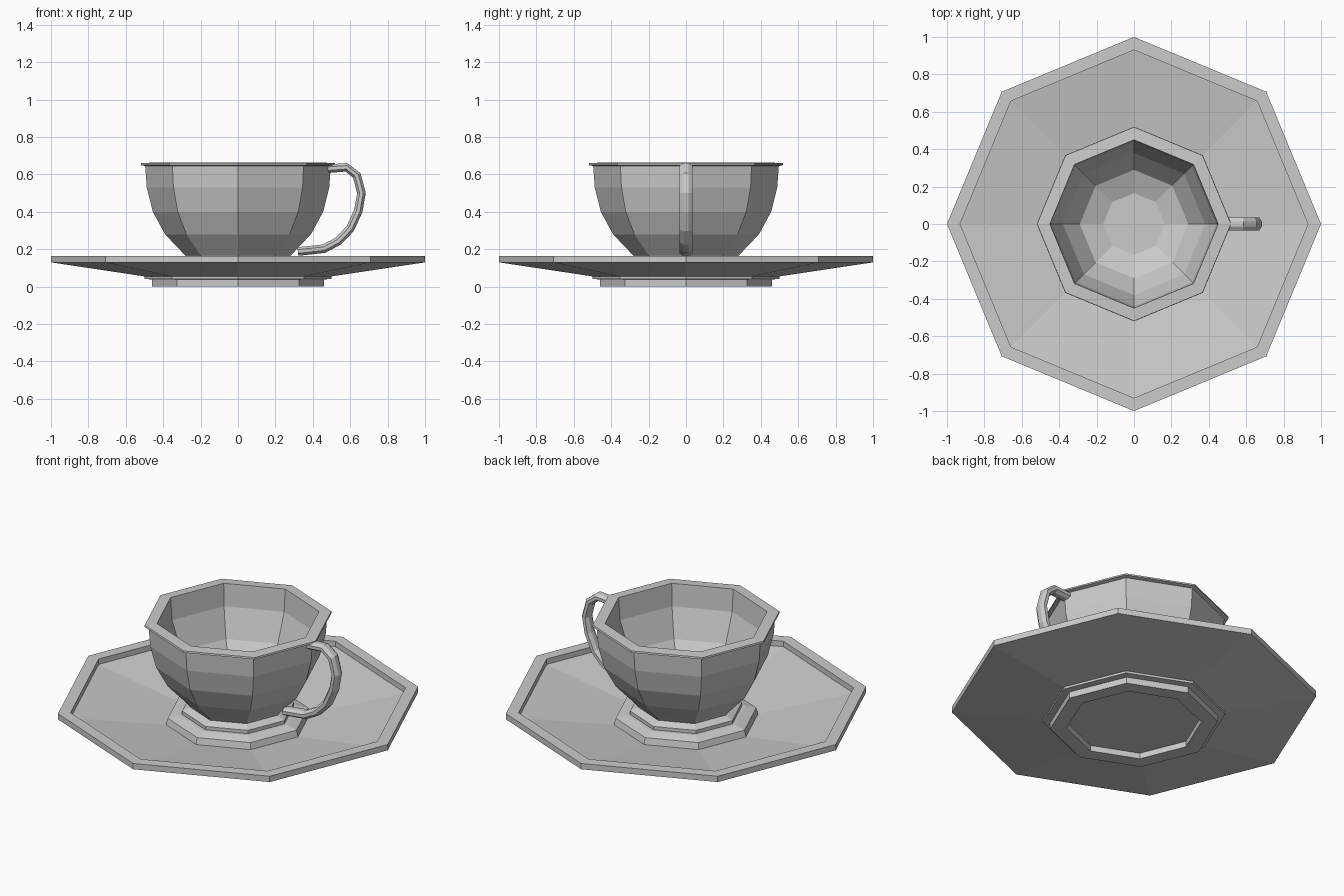
import bpy, bmesh
from math import cos, sin, pi
from mathutils import Vector

if "Cube" in bpy.data.objects:
    bpy.data.objects.remove(bpy.data.objects["Cube"])


def finish(bm, name):
    bmesh.ops.recalc_face_normals(bm, faces=bm.faces)
    mesh = bpy.data.meshes.new(name)
    bm.to_mesh(mesh)
    bm.free()
    obj = bpy.data.objects.new(name, mesh)
    bpy.context.collection.objects.link(obj)
    return obj


def skin(rings, name):
    """Bridge equal rings of points and cap both ends."""
    bm = bmesh.new()
    loops = [[bm.verts.new(p) for p in ring] for ring in rings]
    n = len(loops[0])
    for a, b in zip(loops, loops[1:]):
        for i in range(n):
            j = (i + 1) % n
            bm.faces.new((a[i], a[j], b[j], b[i]))
    bm.faces.new(loops[0])
    bm.faces.new(loops[-1])
    return finish(bm, name)


def lathe(profile, name, sides=8):
    """Revolve (radius, z) points into an octagonal solid."""
    return skin([[(r * cos(2 * pi * i / sides), r * sin(2 * pi * i / sides), z)
                  for i in range(sides)] for r, z in profile], name)


# Saucer: recessed foot, sloped plate, raised rim and cup seat
lathe([(.37, .035), (.37, 0), (.46, 0), (.46, .038), (.50, .042), (.50, .055),
       (1, .13), (1, .165), (.93, .165), (.93, .132),
       (.40, .05), (.39, .088), (.33, .105)], "saucer")

# Cup: foot, outer wall, lip, inner wall and floor
lathe([(.31, .10), (.31, .125), (.265, .145), (.285, .17), (.39, .28),
       (.455, .40), (.488, .53), (.496, .645), (.52, .65), (.518, .66),
       (.45, .664), (.44, .53), (.38, .36), (.29, .24), (.165, .19)], "cup")

# Handle: flattened octagonal section swept along a side curve
path = [Vector((x, 0, z)) for x, z in
        [(.47, .63), (.58, .638), (.635, .595), (.66, .50), (.643, .405),
         (.60, .31), (.535, .243), (.46, .203), (.32, .188)]]
rings = []
for i, p in enumerate(path):
    t = (path[min(i + 1, len(path) - 1)] - path[max(i - 1, 0)]).normalized()
    normal = Vector((-t.z, 0, t.x))
    rings.append([p + normal * (.025 * cos(a)) + Vector((0, .037 * sin(a), 0))
                  for a in [pi / 8 + k * pi / 4 for k in range(8)]])
skin(rings, "handle")
